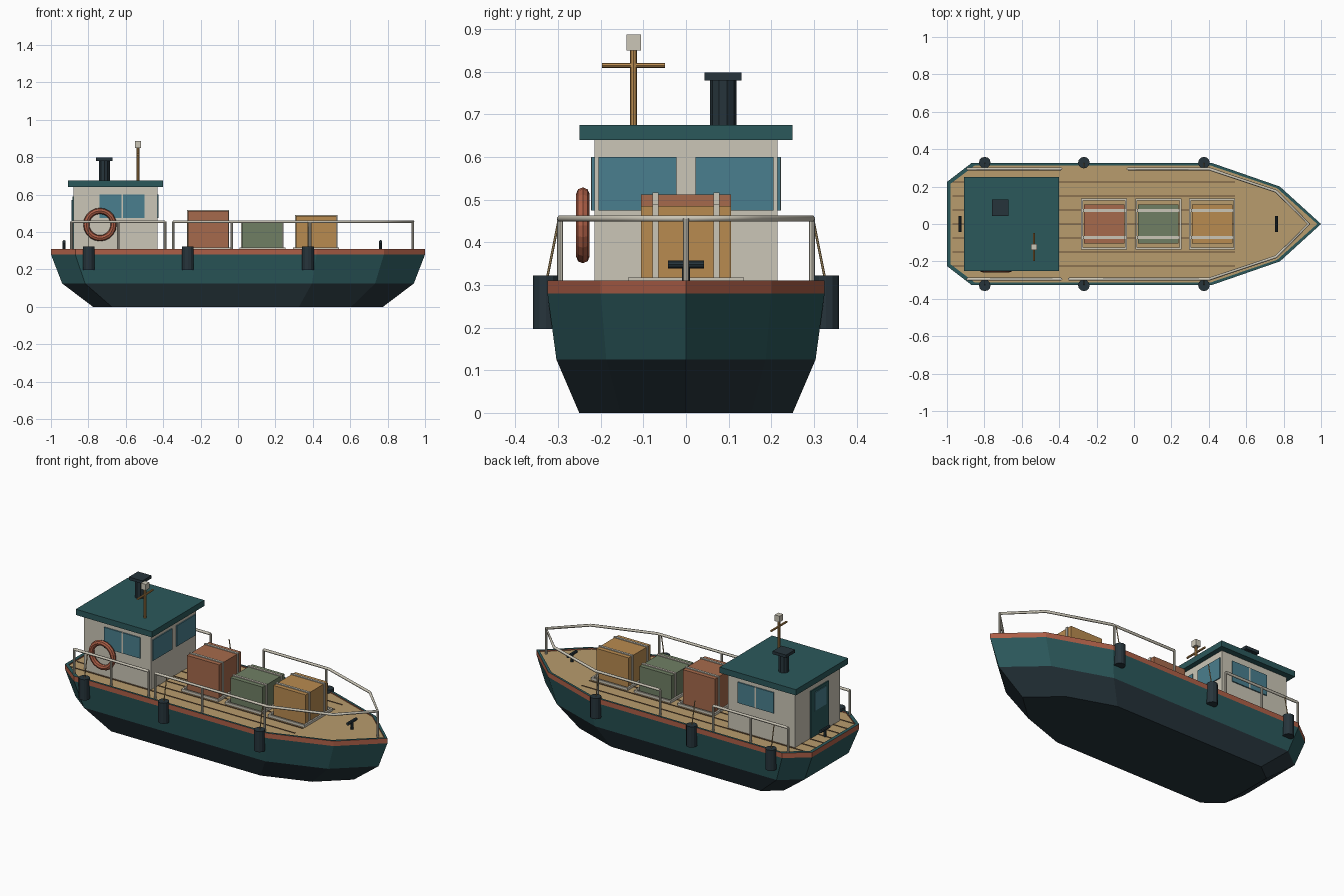
import bpy, bmesh, math
from mathutils import Vector

if "Cube" in bpy.data.objects:
    bpy.data.objects.remove(bpy.data.objects["Cube"], do_unlink=True)


def material(name, hex_code):
    """Flat colour from an sRGB hex code, stored as linear values."""
    srgb = [int(hex_code[i:i + 2], 16) / 255 for i in (0, 2, 4)]
    rgba = [c / 12.92 if c < 0.04 else ((c + 0.055) / 1.055) ** 2.4 for c in srgb] + [1]
    m = bpy.data.materials.new(name)
    m.use_nodes = True
    m.diffuse_color = rgba
    m.node_tree.nodes["Principled BSDF"].inputs["Base Color"].default_value = rgba
    return m


TEAL = material("teal_paint", "2b585b")
DARK = material("charcoal", "26343b")
RUST = material("rust_red", "ad5f47")
DECK = material("deck_tan", "b89c6d")
CREAM = material("cream", "cbc6b7")
GLASS = material("window_blue", "4a7f8e")
AMBER = material("amber_wood", "b98b50")
GREEN = material("sage_green", "707f64")
CLAY = material("clay_brown", "a66a4c")
SEAM = material("seam_brown", "624a34")


def finish(name, bm, *mats):
    bmesh.ops.recalc_face_normals(bm, faces=bm.faces)
    mesh = bpy.data.meshes.new(name)
    bm.to_mesh(mesh)
    bm.free()
    for m in mats:
        mesh.materials.append(m)
    obj = bpy.data.objects.new(name, mesh)
    bpy.context.collection.objects.link(obj)
    return obj


def box(name, x, y, z, mat):
    """Box from (min, max) ranges along each axis."""
    bm = bmesh.new()
    bmesh.ops.create_cube(bm, size=1)
    for v in bm.verts:
        v.co = [r[0] + (c + 0.5) * (r[1] - r[0]) for r, c in zip((x, y, z), v.co)]
    return finish(name, bm, mat)


def rod(name, a, b, radius, mat, sides=8):
    """Cylinder between two points."""
    a, b = Vector(a), Vector(b)
    bm = bmesh.new()
    bmesh.ops.create_cone(bm, cap_ends=True, segments=sides, radius1=radius,
                          radius2=radius, depth=(b - a).length)
    turn = (b - a).to_track_quat("Z", "Y").to_matrix().to_4x4()
    bm.transform(turn)
    bmesh.ops.translate(bm, verts=bm.verts, vec=(a + b) / 2)
    return finish(name, bm, mat)


def tube(name, points, radius, mat):
    """Continuous bent pipe along a path."""
    curve = bpy.data.curves.new(name, "CURVE")
    curve.dimensions = "3D"
    curve.bevel_depth = radius
    curve.bevel_resolution = 1
    curve.use_fill_caps = True
    line = curve.splines.new("POLY")
    line.points.add(len(points) - 1)
    for p, co in zip(line.points, points):
        p.co = (*co, 1)
    curve.materials.append(mat)
    obj = bpy.data.objects.new(name, curve)
    bpy.context.collection.objects.link(obj)
    return obj


# Hull: one plan outline lofted through scaled levels, ending in the deck
half = [(-1, -0.225), (-0.87, -0.325), (0.42, -0.325), (0.78, -0.2), (1, 0)]
outline = half + [(x, -y) for x, y in reversed(half[:-1])]
levels = [(0, 0.775, 0.77), (0.125, 0.94, 0.935), (0.28, 1, 1),
          (0.31, 1, 1), (0.31, 0.98, 0.96), (0.303, 0.98, 0.96)]
strip_mats = [1, 0, 2, 0, 2]
bm = bmesh.new()
rings = [[bm.verts.new((x * sx, y * sy, z)) for x, y in outline] for z, sx, sy in levels]
n = len(outline)
for k, mat_index in enumerate(strip_mats):
    for i in range(n):
        j = (i + 1) % n
        f = bm.faces.new((rings[k][i], rings[k][j], rings[k + 1][j], rings[k + 1][i]))
        f.material_index = mat_index
bm.faces.new(rings[0]).material_index = 1
bm.faces.new(rings[-1]).material_index = 3
finish("hull", bm, TEAL, DARK, RUST, DECK)

# Deck plank seams
for i in range(-3, 4):
    y = i * 0.075
    box("deck_seam", (-0.97, 0.54), (y - 0.003, y + 0.003), (0.302, 0.306), SEAM)

# Cabin and roof
box("cabin", (-0.88, -0.43), (-0.215, 0.215), (0.303, 0.645), CREAM)
box("cabin_roof", (-0.91, -0.4), (-0.25, 0.25), (0.64, 0.675), TEAL)

# Cabin windows on both sides and facing the bow
for s in (-1, 1):
    wall = sorted((s * 0.214, s * 0.222))
    for x in ((-0.74, -0.624), (-0.614, -0.5)):
        box("side_window", x, wall, (0.475, 0.6), GLASS)
    box("window_bar", (-0.624, -0.614), sorted((s * 0.214, s * 0.223)), (0.475, 0.6), CREAM)
    box("bow_window", (-0.431, -0.424), sorted((s * 0.022, s * 0.205)), (0.475, 0.6), GLASS)

# Stern door with its pane
box("door", (-0.886, -0.879), (-0.1, 0.07), (0.306, 0.59), TEAL)
box("door_pane", (-0.89, -0.884), (-0.07, 0.04), (0.46, 0.57), GLASS)

# Funnel
rod("funnel", (-0.715, 0.087, 0.67), (-0.715, 0.087, 0.785), 0.031, DARK, 10)
box("funnel_cap", (-0.76, -0.67), (0.043, 0.13), (0.78, 0.798), DARK)

# Mast with crossbar and lamp
rod("mast", (-0.535, -0.123, 0.67), (-0.535, -0.123, 0.855), 0.008, AMBER)
rod("mast_crossbar", (-0.535, -0.197, 0.815), (-0.535, -0.049, 0.815), 0.006, AMBER)
box("mast_lamp", (-0.551, -0.519), (-0.14, -0.106), (0.85, 0.887), CREAM)

# Life ring hung on the cabin side
bm = bmesh.new()
major, minor, around, section = 0.073, 0.016, 20, 8
loops = []
for i in range(around):
    a = math.tau * i / around
    loop = []
    for j in range(section):
        b = math.tau * j / section
        r = major + minor * math.cos(b)
        loop.append(bm.verts.new((-0.738 + r * math.cos(a), -0.242 + minor * math.sin(b),
                                  0.44 + r * math.sin(a))))
    loops.append(loop)
for i in range(around):
    for j in range(section):
        p, q, k = loops[i], loops[(i + 1) % around], (j + 1) % section
        bm.faces.new((p[j], q[j], q[k], p[k]))
finish("life_ring", bm, RUST)

# Strapped crates, each inside a low deck frame
for name, cx, top, mat in (("clay", -0.16, 0.512, CLAY), ("green", 0.13, 0.455, GREEN),
                           ("amber", 0.418, 0.485, AMBER)):
    box(name + "_crate", (cx - 0.108, cx + 0.108), (-0.105, 0.105), (0.303, top), mat)
    for y in (-0.072, 0.072):
        box("crate_strap", (cx - 0.113, cx + 0.113), (y - 0.007, y + 0.007),
            (0.303, top + 0.005), CREAM)
    for s in (-1, 1):
        x, y = cx + s * 0.118, s * 0.131
        box("frame_end", (x - 0.005, x + 0.005), (-0.136, 0.136), (0.303, 0.318), CREAM)
        box("frame_side", (cx - 0.123, cx + 0.123), (y - 0.005, y + 0.005),
            (0.303, 0.318), CREAM)

# Railings: short runs beside the cabin, one long run around the bow
RAIL_Z, RAIL_Y = 0.456, 0.295
for s in (-1, 1):
    tube("cabin_rail", [(-0.89, s * RAIL_Y, RAIL_Z), (-0.39, s * RAIL_Y, RAIL_Z)], 0.008, CREAM)
bow_path = [(-0.347, -RAIL_Y), (0.4, -RAIL_Y), (0.76, -0.175), (0.935, 0),
            (0.76, 0.175), (0.4, RAIL_Y), (-0.033, RAIL_Y)]
tube("bow_rail", [(x, y, RAIL_Z) for x, y in bow_path], 0.008, CREAM)
posts = [(x, s * RAIL_Y) for s in (-1, 1) for x in (-0.89, -0.64, -0.39, -0.033, 0.385)]
for x, y in posts + [(-0.347, -RAIL_Y), (0.935, 0)]:
    rod("rail_post", (x, y, 0.303), (x, y, RAIL_Z), 0.007, CREAM)

# Fenders hung on ropes
for s in (-1, 1):
    for x in (-0.798, -0.268, 0.374):
        rod("fender", (x, s * 0.328, 0.197), (x, s * 0.328, 0.322), 0.031, DARK, 12)
        rod("fender_rope", (x, s * 0.325, 0.32), (x, s * 0.298, 0.455), 0.003, DECK, 6)

# Mooring cleats at stern and bow
for x in (-0.93, 0.762):
    rod("cleat_post", (x, 0, 0.3), (x, 0, 0.35), 0.009, DARK)
    rod("cleat_bar", (x, -0.042, 0.348), (x, 0.042, 0.348), 0.009, DARK)
